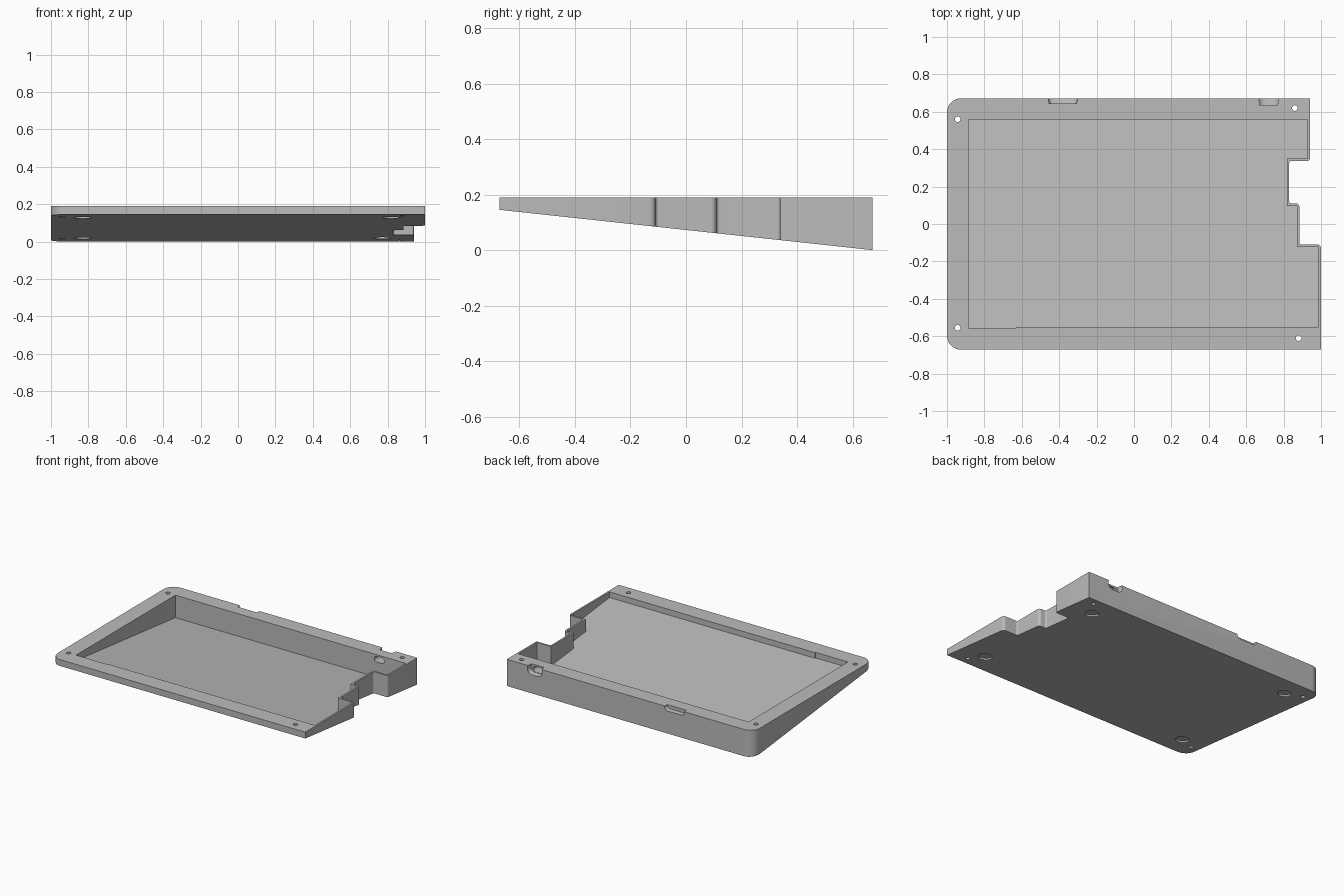
import bpy, bmesh, math
from mathutils import Vector, Matrix

if "Cube" in bpy.data.objects:
    bpy.data.objects.remove(bpy.data.objects["Cube"])

TOP = 0.19
HALF_Y = 0.672
SLOPE = -0.145 / (2 * HALF_Y)
FLOOR = 0.018

grey = bpy.data.materials.new("case grey")
grey.use_nodes = True
colour = (0.5, 0.5, 0.5, 1)
grey.diffuse_color = colour
grey.node_tree.nodes["Principled BSDF"].inputs["Base Color"].default_value = colour


def underside(y):
    return (y - HALF_Y) * SLOPE


def rounded(corners, steps=8):
    """Outline from right-angled (x, y, radius) corners."""
    points = []
    for i, (x, y, r) in enumerate(corners):
        p = Vector((x, y))
        if r == 0:
            points.append(p)
            continue
        u = (Vector(corners[i - 1][:2]) - p).normalized()
        v = (Vector(corners[(i + 1) % len(corners)][:2]) - p).normalized()
        for k in range(steps + 1):
            t = k / steps * math.pi / 2
            points.append(p + r * (u + v - v * math.cos(t) - u * math.sin(t)))
    return points


def finish(name, bm):
    bmesh.ops.recalc_face_normals(bm, faces=bm.faces)
    mesh = bpy.data.meshes.new(name)
    bm.to_mesh(mesh)
    bm.free()
    mesh.materials.append(grey)
    obj = bpy.data.objects.new(name, mesh)
    bpy.context.collection.objects.link(obj)
    return obj


def loft(name, low, high):
    """Solid between two matching rings of 3D points."""
    bm = bmesh.new()
    a = [bm.verts.new(p) for p in low]
    b = [bm.verts.new(p) for p in high]
    bm.faces.new(a)
    bm.faces.new(b)
    for i in range(len(a)):
        j = (i + 1) % len(a)
        bm.faces.new((a[i], a[j], b[j], b[i]))
    return finish(name, bm)


def wedge(name, corners, lift, top):
    """Vertical prism whose bottom follows the sloping underside."""
    ring = rounded(corners)
    return loft(name, [(p.x, p.y, underside(p.y) + lift) for p in ring],
                [(p.x, p.y, top) for p in ring])


def cylinder(name, radius, depth, matrix):
    bm = bmesh.new()
    bmesh.ops.create_cone(bm, cap_ends=True, segments=32, radius1=radius,
                          radius2=radius, depth=depth, matrix=matrix)
    return finish(name, bm)


def port(name, x, z, half_w, half_h, y0, y1, inset):
    """Round-ended slot running through the back wall, narrowing inwards."""
    def ring(y, s):
        w, h = half_w - s, half_h - s
        pts = []
        for k in range(24):
            t = (k + 0.5) / 24 * math.tau
            side = math.copysign(w - h, math.cos(t))
            pts.append((x + side + h * math.cos(t), y, z + h * math.sin(t)))
        return pts
    return loft(name, ring(y0, inset), ring(y1, 0))


def carve(target, cutter):
    mod = target.modifiers.new("cut", "BOOLEAN")
    mod.operation = "DIFFERENCE"
    mod.solver = "EXACT"
    mod.object = cutter
    bpy.context.view_layer.objects.active = target
    bpy.ops.object.modifier_apply(modifier=mod.name)
    bpy.data.objects.remove(cutter)


# Wedge-shaped outer shell with the stepped notch on one side
case = wedge("case_tray", [
    (-1, -HALF_Y, 0.075), (1, -HALF_Y, 0),
    (1, -0.11, 0.02), (0.885, -0.11, 0.012),
    (0.885, 0.11, 0.02), (0.83, 0.11, 0.012),
    (0.83, 0.338, 0.012), (0.94, 0.338, 0.012),
    (0.94, HALF_Y, 0), (-1, HALF_Y, 0.075)], 0, TOP)

# Open cavity with a sloping floor
carve(case, wedge("cavity", [
    (-0.885, -0.556, 0), (-0.63, -0.556, 0), (-0.63, -0.55, 0),
    (0.987, -0.55, 0), (0.987, -0.123, 0), (0.872, -0.123, 0),
    (0.872, 0.097, 0), (0.817, 0.097, 0), (0.817, 0.35, 0),
    (0.927, 0.35, 0), (0.927, 0.56, 0), (-0.885, 0.56, 0)], FLOOR, TOP + 0.1))

# Screw holes through the rim
for x, y in ((-0.943, 0.56), (-0.943, -0.555), (0.86, 0.62), (0.88, -0.61)):
    carve(case, cylinder("screw_hole", 0.015, 1, Matrix.Translation((x, y, 0))))

# Shallow round foot recesses, square to the underside
tilt = Matrix.Rotation(math.atan(SLOPE), 4, "X")
for x, y in ((-0.83, -0.51), (0.82, -0.51), (-0.83, 0.51), (0.77, 0.5)):
    place = Matrix.Translation((x, y, underside(y))) @ tilt
    carve(case, cylinder("foot_recess", 0.045, 0.022, place))

# Connector openings in the back wall
carve(case, port("wide_port", -0.38, 0.185, 0.08, 0.026, 0.645, 0.68, 0.006))
carve(case, port("round_port", 0.72, 0.17, 0.06, 0.04, 0.635, 0.68, 0.006))
carve(case, port("cable_slot", 0.72, 0.158, 0.04, 0.02, 0.5, 0.66, 0))

bpy.ops.object.select_all(action="DESELECT")
case.select_set(True)
bpy.context.view_layer.objects.active = case
bpy.ops.object.shade_smooth_by_angle(angle=math.radians(30))
